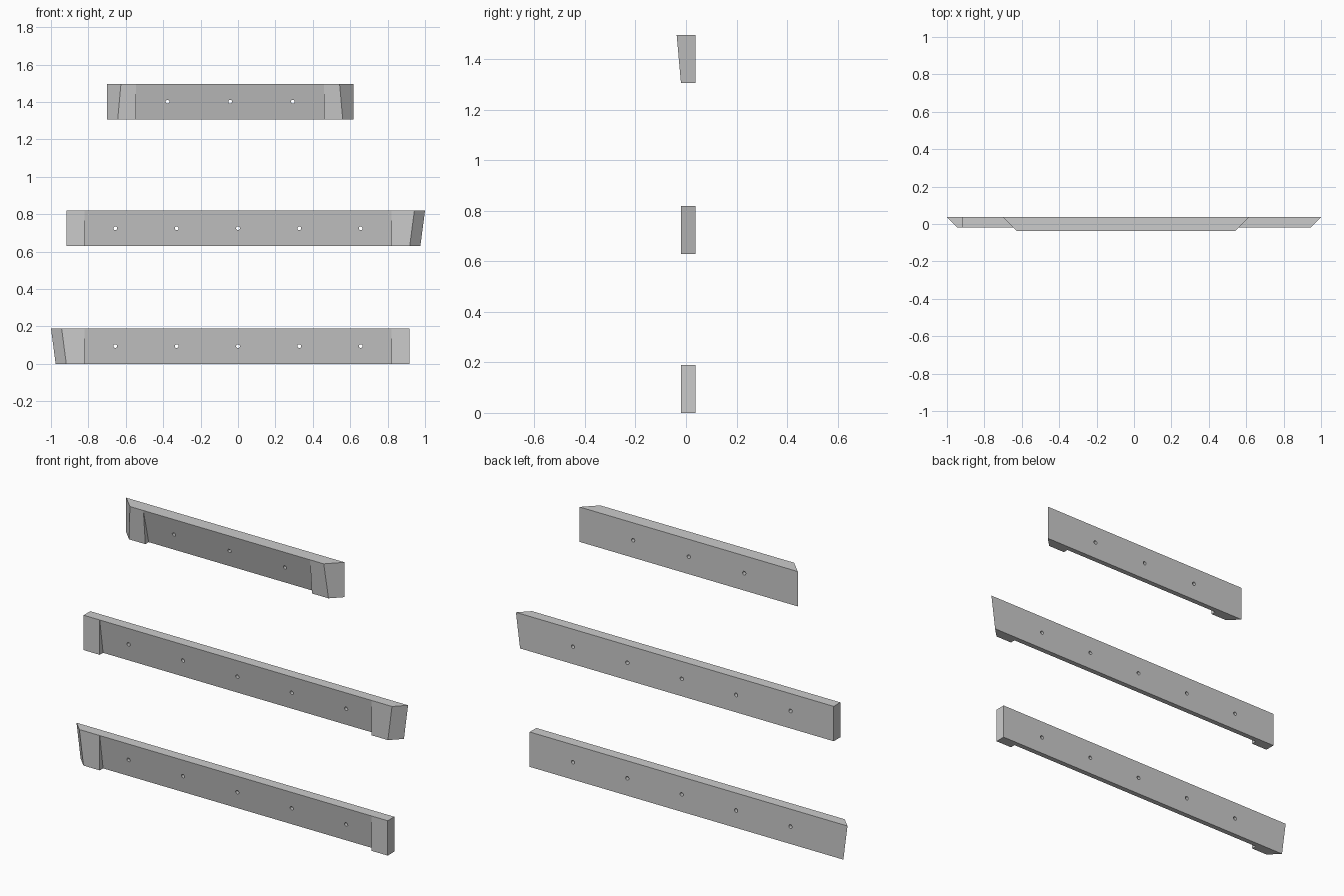
import bpy, bmesh
from mathutils import Matrix, Vector

if "Cube" in bpy.data.objects:
    bpy.data.objects.remove(bpy.data.objects["Cube"])

BACK, FRONT, H = 0.037, -0.02, 0.19   # back plane, front at the foot, board height
RECESS_Y = 0.009                      # how far back the relief reaches at the foot


def make_object(name, bm):
    bmesh.ops.recalc_face_normals(bm, faces=bm.faces[:])
    me = bpy.data.meshes.new(name)
    bm.to_mesh(me)
    bm.free()
    ob = bpy.data.objects.new(name, me)
    bpy.context.collection.objects.link(ob)
    return ob


def loft(name, sec_a, sec_b):
    """Closed solid between two matching sections."""
    bm = bmesh.new()
    a = [bm.verts.new(p) for p in sec_a]
    b = [bm.verts.new(p) for p in sec_b]
    bm.faces.new(a)
    bm.faces.new(b[::-1])
    n = len(a)
    for i in range(n):
        j = (i + 1) % n
        bm.faces.new((a[i], b[i], b[j], a[j]))
    return make_object(name, bm)


def cut(ob, cutter):
    """Subtract the cutter, bake the result and drop the cutter."""
    mod = ob.modifiers.new("cut", 'BOOLEAN')
    mod.operation, mod.solver, mod.object = 'DIFFERENCE', 'EXACT', cutter
    cutter.hide_render = True
    bpy.context.view_layer.update()
    dg = bpy.context.evaluated_depsgraph_get()
    me = bpy.data.meshes.new_from_object(ob.evaluated_get(dg))
    ob.modifiers.clear()
    ob.data = me
    bpy.data.objects.remove(cutter)


def board(name, z0, front_top, left, right, recess, holes):
    """left/right: end x at back-bottom, back-top, front-top, front-bottom."""
    z1 = z0 + H
    yz = [(BACK, z0), (BACK, z1), (front_top, z1), (FRONT, z0)]
    ob = loft(name, [(x, *p) for x, p in zip(left, yz)],
              [(x, *p) for x, p in zip(right, yz)])

    # wedge relief between the end pads, running out at the top edge
    t = 0.005
    p = Vector((front_top, z1)).lerp(Vector((FRONT, z0)), t)
    d = Vector((RECESS_Y, z0)) - p
    a, b = p - 0.2 * d, p + 1.2 * d
    tri = [tuple(a), tuple(b), (a.x - 0.05, b.y)]
    cut(ob, loft("relief_cutter", [(recess[0], *q) for q in tri],
                 [(recess[1], *q) for q in tri]))

    # screw holes right through
    bm = bmesh.new()
    for x in holes:
        bmesh.ops.create_cone(
            bm, cap_ends=True, segments=24, radius1=0.01, radius2=0.01, depth=0.3,
            matrix=Matrix.Translation((x, 0, z0 + 0.095)) @ Matrix.Rotation(1.5707963, 4, 'X'))
    cut(ob, make_object("hole_cutter", bm))


long_holes = [0.328 * i for i in range(-2, 3)]
mitre = (-0.975, -1.0, -0.943, -0.918)    # compound mitred end
square = (0.917,) * 4                     # square end
neg = lambda xs: tuple(-x for x in xs)

# two long boards, mirror images of each other
board("lower_board", 0.0, FRONT, mitre, square, (-0.82, 0.82), long_holes)
board("middle_board", 0.63, FRONT, neg(square), neg(mitre), (-0.82, 0.82), long_holes)

# short board with sloping face and 45 degree mitres at both ends
board("upper_board", 1.307, -0.037,
      (-0.70, -0.70, -0.626, -0.643), (0.617, 0.617, 0.543, 0.56),
      (-0.545, 0.46), [-0.377, -0.042, 0.293])
